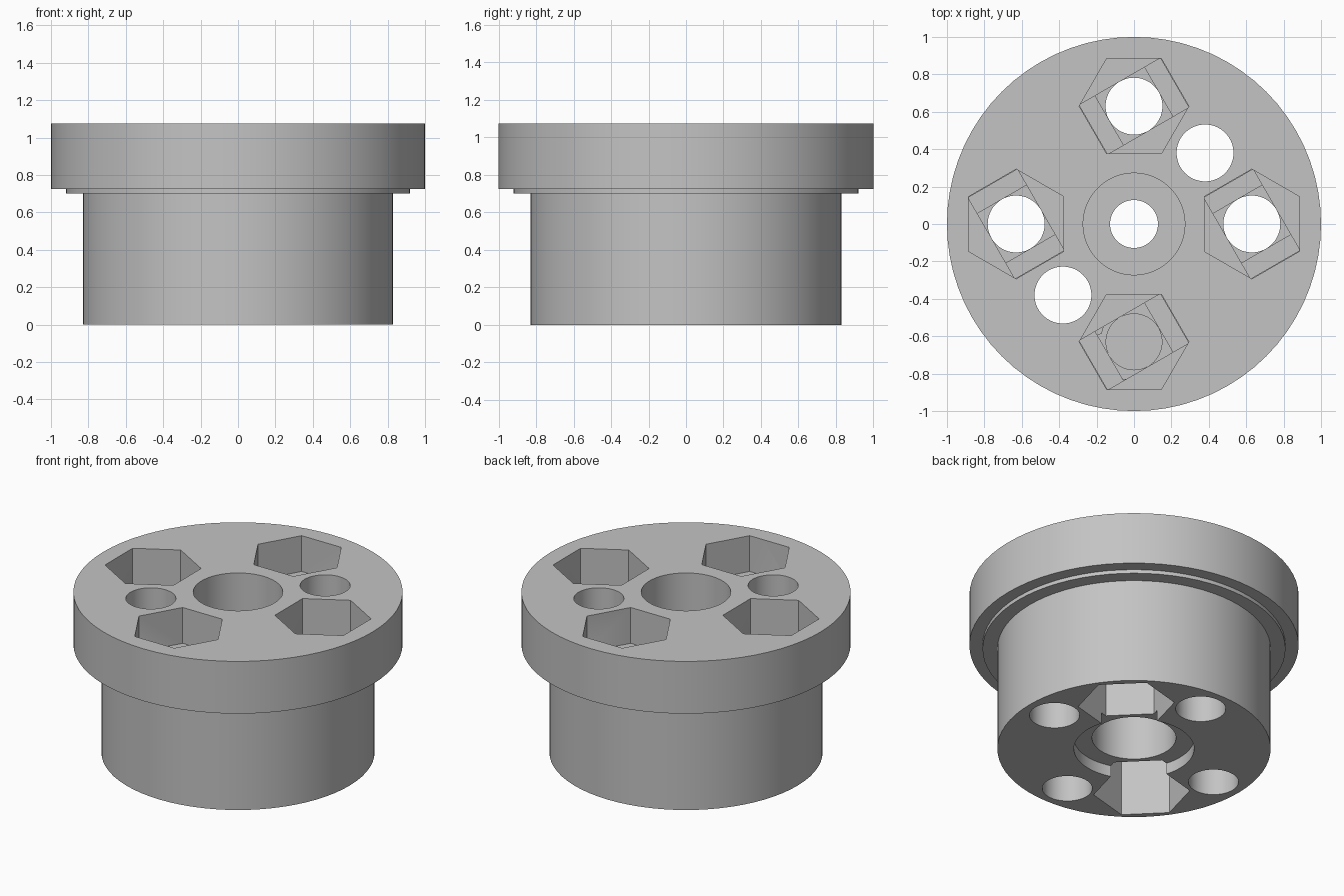
import bpy, bmesh
from math import cos, sin, pi, radians

cube = bpy.data.objects.get("Cube")
if cube:
    bpy.data.objects.remove(cube, do_unlink=True)

SEGMENTS = 72

grey = bpy.data.materials.new("plain grey")
grey.use_nodes = True
colour = (0.55, 0.55, 0.55, 1)
grey.diffuse_color = colour
grey.node_tree.nodes["Principled BSDF"].inputs["Base Color"].default_value = colour


def prism(name, outlines, x=0, y=0):
    """Closed solid through stacked rings; each ring is (outline, z)."""
    bm = bmesh.new()
    rings = [[bm.verts.new((x + px, y + py, z)) for px, py in pts]
             for pts, z in outlines]
    n = len(rings[0])
    for low, high in zip(rings, rings[1:]):
        for i in range(n):
            j = (i + 1) % n
            bm.faces.new((low[i], low[j], high[j], high[i]))
    bm.faces.new(rings[0][::-1])
    bm.faces.new(rings[-1])
    mesh = bpy.data.meshes.new(name)
    bm.to_mesh(mesh)
    bm.free()
    mesh.materials.append(grey)
    obj = bpy.data.objects.new(name, mesh)
    bpy.context.collection.objects.link(obj)
    return obj


def polygon(radius, sides=SEGMENTS, turn=0):
    return [(radius * cos(turn + 2 * pi * i / sides),
             radius * sin(turn + 2 * pi * i / sides)) for i in range(sides)]


def rectangle(half_long, half_wide, turn):
    c, s = cos(turn), sin(turn)
    corners = [(half_long, half_wide), (-half_long, half_wide),
               (-half_long, -half_wide), (half_long, -half_wide)]
    return [(c * u - s * v, s * u + c * v) for u, v in corners]


def lathe(name, profile):
    return prism(name, [(polygon(r), z) for r, z in profile])


def column(name, outline, bottom, top, x=0, y=0):
    return prism(name, [(outline, bottom), (outline, top)], x, y)


# Flanged hub with a thin step under the flange
hub = lathe("flanged_hub", [(0.83, 0), (0.83, 0.70), (0.92, 0.70),
                            (0.92, 0.725), (1, 0.725), (1, 1.075)])

# Central bore with recesses from both ends
cutters = [lathe("centre_bore", [(0.365, -0.1), (0.365, 0.075), (0.255, 0.075),
                                 (0.255, 0.43), (0.128, 0.43), (0.128, 0.72),
                                 (0.272, 0.72), (0.272, 1.2)])]

HOLE, NUT = 0.152, 0.293

# Four bolt holes with hexagonal pockets in the top, stepped at the floor
for k in range(4):
    turn = k * pi / 2
    x, y = -0.63 * sin(turn), 0.63 * cos(turn)
    slant = turn + radians(30)
    cutters += [
        column("nut_pocket", polygon(NUT, 6, turn), 0.835, 1.2, x, y),
        column("pocket_slot", rectangle(0.25, HOLE, slant), 0.81, 0.84, x, y),
        column("pocket_square", rectangle(HOLE, HOLE, slant), 0.785, 0.82, x, y),
        column("bolt_hole", polygon(HOLE), -0.1, 0.8, x, y),
    ]

# Two diagonal holes with hexagonal pockets in the underside
for side in (-1, 1):
    at = side * 0.38
    cutters += [
        column("lower_nut_pocket", polygon(NUT, 6, radians(15)), -0.1, 0.55, at, at),
        column("diagonal_hole", polygon(HOLE), 0.5, 1.2, at, at),
    ]

# Cut every recess out of the hub
bpy.ops.object.select_all(action='DESELECT')
hub.select_set(True)
bpy.context.view_layer.objects.active = hub
for cutter in cutters:
    cutter.hide_render = True
    mod = hub.modifiers.new("cut", 'BOOLEAN')
    mod.operation = 'DIFFERENCE'
    mod.solver = 'EXACT'
    mod.object = cutter
    bpy.ops.object.modifier_apply(modifier=mod.name)
    bpy.data.objects.remove(cutter, do_unlink=True)

bpy.ops.object.shade_smooth_by_angle(angle=radians(30))
